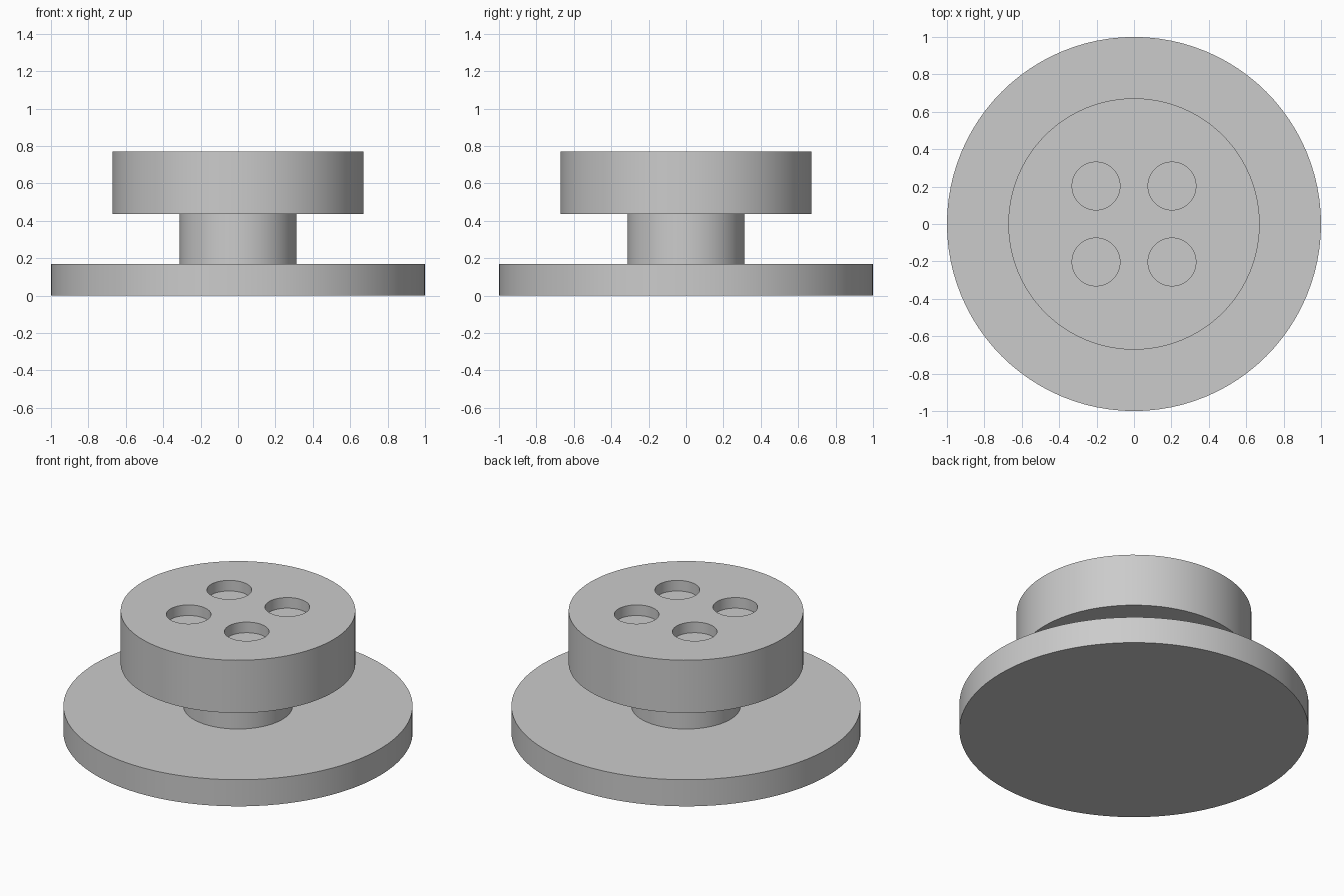
import bpy
import math

cube = bpy.data.objects.get("Cube")
if cube:
    bpy.data.objects.remove(cube, do_unlink=True)

SEGMENTS = 96

# Single plain grey material
grey = bpy.data.materials.new("plain grey")
grey.use_nodes = True
colour = (0.6, 0.6, 0.6, 1)
grey.diffuse_color = colour
grey.node_tree.nodes["Principled BSDF"].inputs["Base Color"].default_value = colour


def disc(name, radius, bottom, top, x=0, y=0, segments=SEGMENTS):
    """Upright cylinder between two heights."""
    bpy.ops.mesh.primitive_cylinder_add(
        vertices=segments, radius=radius, depth=top - bottom,
        location=(x, y, (bottom + top) / 2))
    obj = bpy.context.object
    obj.name = name
    obj.data.materials.append(grey)
    return obj


# Stacked body: wide base, narrow neck, thick head
BASE_TOP, HEAD_BOTTOM, HEAD_TOP = 0.168, 0.437, 0.77
base = disc("base_flange", 1.0, 0, BASE_TOP)
neck = disc("neck", 0.313, BASE_TOP, HEAD_BOTTOM)
head = disc("head", 0.672, HEAD_BOTTOM, HEAD_TOP)

# Four shallow round recesses in the head
HOLE_OFFSET, HOLE_DEPTH = 0.203, 0.067
for sx in (-1, 1):
    for sy in (-1, 1):
        cutter = disc("recess_cutter", 0.128, HEAD_TOP - HOLE_DEPTH, HEAD_TOP + 0.1,
                      sx * HOLE_OFFSET, sy * HOLE_OFFSET, 64)
        cutter.hide_render = True
        cut = head.modifiers.new("recess", 'BOOLEAN')
        cut.operation = 'DIFFERENCE'
        cut.solver = 'EXACT'
        cut.object = cutter
        bpy.context.view_layer.objects.active = head
        bpy.ops.object.modifier_apply(modifier=cut.name)
        bpy.data.objects.remove(cutter, do_unlink=True)

# Smooth walls with crisp rims
for part in (base, neck, head):
    bpy.ops.object.select_all(action='DESELECT')
    part.select_set(True)
    bpy.context.view_layer.objects.active = part
    bpy.ops.object.shade_smooth_by_angle(angle=math.radians(30))
